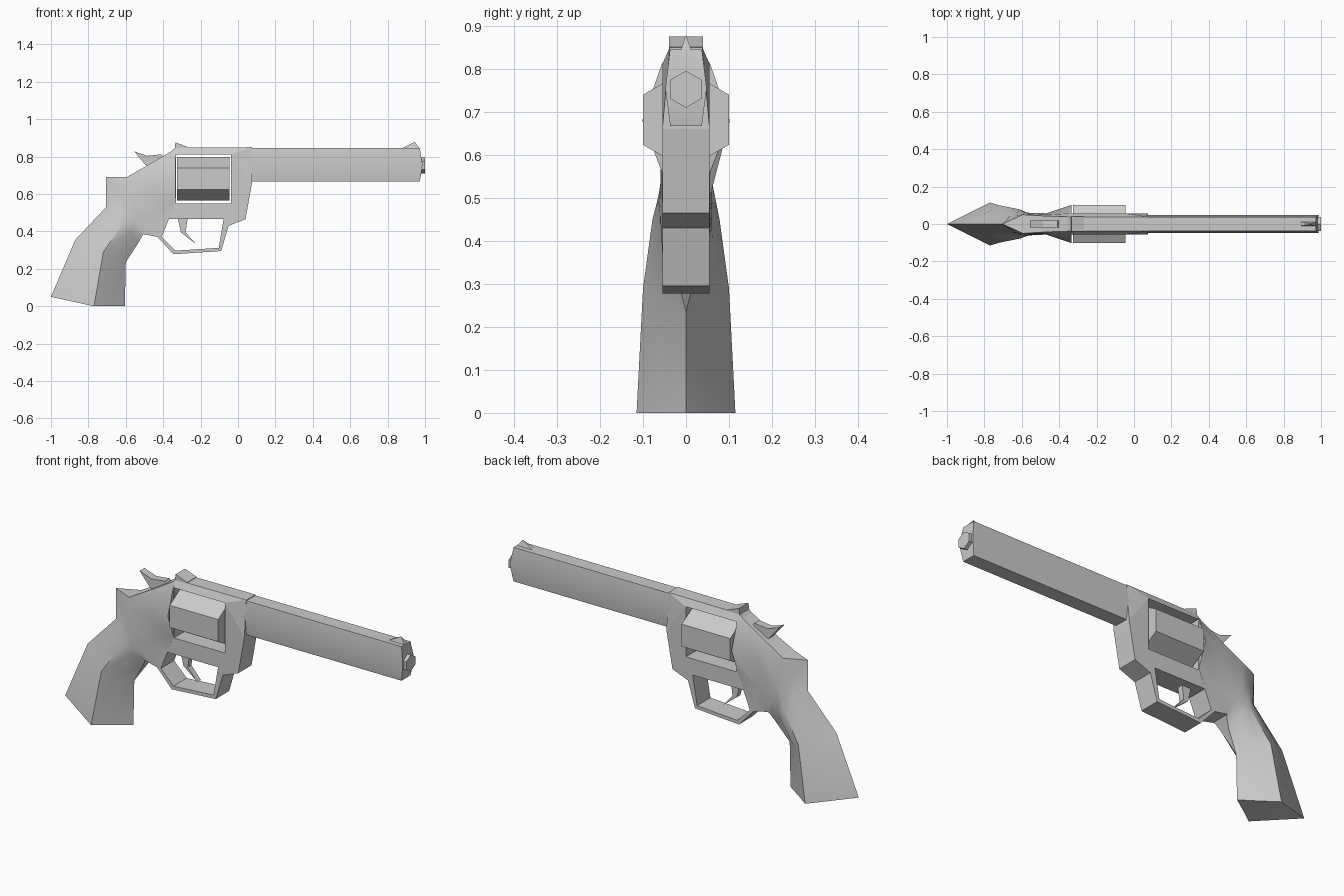
import bpy, bmesh, math
from mathutils import Vector

if "Cube" in bpy.data.objects:
    bpy.data.objects.remove(bpy.data.objects["Cube"])


def finish(name, bm, smooth=None):
    bmesh.ops.remove_doubles(bm, verts=bm.verts, dist=0.0005)
    bmesh.ops.recalc_face_normals(bm, faces=bm.faces)
    mesh = bpy.data.meshes.new(name)
    bm.to_mesh(mesh)
    bm.free()
    ob = bpy.data.objects.new(name, mesh)
    bpy.context.collection.objects.link(ob)
    if smooth:
        bpy.ops.object.select_all(action='DESELECT')
        ob.select_set(True)
        bpy.context.view_layer.objects.active = ob
        bpy.ops.object.shade_smooth_by_angle(angle=math.radians(smooth))
    return ob


def plate(name, loops, half, width_at=None):
    """Extrude side outlines (x, z), holes included, symmetrically in y."""
    bm = bmesh.new()
    edges = []
    for loop in loops:
        vs = [bm.verts.new((x, -half, z)) for x, z in loop]
        edges += [bm.edges.new((vs[i - 1], vs[i])) for i in range(len(vs))]
    bmesh.ops.triangle_fill(bm, use_beauty=True, use_dissolve=False,
                            edges=edges, normal=Vector((0, -1, 0)))
    ext = bmesh.ops.extrude_face_region(bm, geom=bm.faces[:], use_keep_orig=True)
    for v in ext["geom"]:
        if isinstance(v, bmesh.types.BMVert):
            v.co.y = half
    if width_at:
        for v in bm.verts:
            v.co.y = math.copysign(width_at(v.co), v.co.y)
    return finish(name, bm)


def loft(name, sections, smooth=None):
    """Mirror half sections (x, y, z) across y and skin them in sequence."""
    bm = bmesh.new()
    rings = []
    for half in sections:
        pts = half + [(x, -y, z) for x, y, z in reversed(half)]
        rings.append([bm.verts.new(p) for p in pts])
    n = len(rings[0])
    for a, b in zip(rings, rings[1:]):
        for i in range(n):
            j = (i + 1) % n
            bm.faces.new((a[i], a[j], b[j], b[i]))
    # End caps are split into mirrored strips
    for r in (rings[0], rings[-1]):
        for i in range(n // 2 - 1):
            bm.faces.new((r[i], r[i + 1], r[n - 2 - i], r[n - 1 - i]))
    bmesh.ops.dissolve_degenerate(bm, dist=0.0005, edges=bm.edges[:])
    return finish(name, bm, smooth)


def hex_rod(name, radius, x0, x1, z):
    bm = bmesh.new()
    rings = [[bm.verts.new((x, radius * math.sin(k * math.pi / 3),
                            z + radius * math.cos(k * math.pi / 3)))
              for k in range(6)] for x in (x0, x1)]
    a, b = rings
    for k in range(6):
        j = (k + 1) % 6
        bm.faces.new((a[k], a[j], b[j], b[k]))
    bm.faces.new(a)
    bm.faces.new(b)
    return finish(name, bm)


# Frame with cylinder window and trigger guard opening
outline = [(-0.36, 0.825), (-0.335, 0.848), (0.075, 0.85), (0.075, 0.66),
           (0.04, 0.465), (-0.05, 0.43), (-0.09, 0.295), (-0.345, 0.278),
           (-0.43, 0.37), (-0.40, 0.48), (-0.36, 0.60)]
window = [(-0.332, 0.55), (-0.038, 0.55), (-0.038, 0.812), (-0.332, 0.812)]
guard_hole = [(-0.37, 0.465), (-0.408, 0.37), (-0.335, 0.297),
              (-0.103, 0.312), (-0.077, 0.465)]
plate("frame", [outline, window, guard_hole], 0.055,
      lambda c: 0.038 if c.z > 0.82 else 0.055)

# Rear body flowing from the recoil shield into the grip
loft("rear_body_and_grip", [
    [(-0.335, 0.038, 0.842), (-0.335, 0.057, 0.81), (-0.335, 0.102, 0.68),
     (-0.335, 0.056, 0.56), (-0.37, 0.055, 0.465)],
    [(-0.46, 0.042, 0.767), (-0.465, 0.05, 0.72), (-0.47, 0.057, 0.62),
     (-0.455, 0.055, 0.50), (-0.43, 0.055, 0.37)],
    [(-0.595, 0.05, 0.69), (-0.59, 0.054, 0.64), (-0.575, 0.06, 0.53),
     (-0.545, 0.06, 0.46), (-0.505, 0.05, 0.385)],
    [(-0.705, 0, 0.69), (-0.63, 0.048, 0.60), (-0.595, 0.065, 0.50),
     (-0.56, 0.06, 0.43), (-0.51, 0.04, 0.378)],
    [(-0.705, 0, 0.53), (-0.66, 0.046, 0.50), (-0.61, 0.078, 0.45),
     (-0.575, 0.062, 0.40), (-0.535, 0.025, 0.335)],
    [(-0.87, 0, 0.355), (-0.80, 0.054, 0.325), (-0.72, 0.10, 0.29),
     (-0.66, 0.06, 0.262), (-0.60, 0, 0.235)],
    [(-1.0, 0, 0.05), (-0.885, 0.0575, 0.025), (-0.77, 0.115, 0.0),
     (-0.69, 0.0575, 0.0), (-0.605, 0, 0.0)],
], smooth=40)

# Barrel with folded front face, and the muzzle
loft("barrel", [
    [(x, 0.037, 0.846), (x + d, 0.048, 0.755), (x, 0.037, 0.668)]
    for x, d in ((0.06, 0), (0.972, 0.015))], smooth=30)
hex_rod("muzzle", 0.043, 0.95, 1.0, 0.753)

# Six-sided cylinder in the window
hex_rod("cylinder", 0.116, -0.326, -0.045, 0.682)

# Sights
plate("front_sight", [[(0.875, 0.843), (0.972, 0.843), (0.945, 0.878)]], 0.012,
      lambda c: 0.001 if c.z > 0.86 else 0.012)
plate("rear_sight", [[(-0.34, 0.83), (-0.334, 0.876), (-0.268, 0.851),
                      (-0.268, 0.83)]], 0.039)

# Hammer and trigger
plate("hammer", [[(-0.555, 0.828), (-0.487, 0.804), (-0.41, 0.812),
                  (-0.38, 0.77), (-0.44, 0.72), (-0.495, 0.755)]], 0.02)
plate("trigger", [[(-0.325, 0.48), (-0.268, 0.48), (-0.28, 0.395),
                   (-0.225, 0.332), (-0.305, 0.395)]], 0.015)
